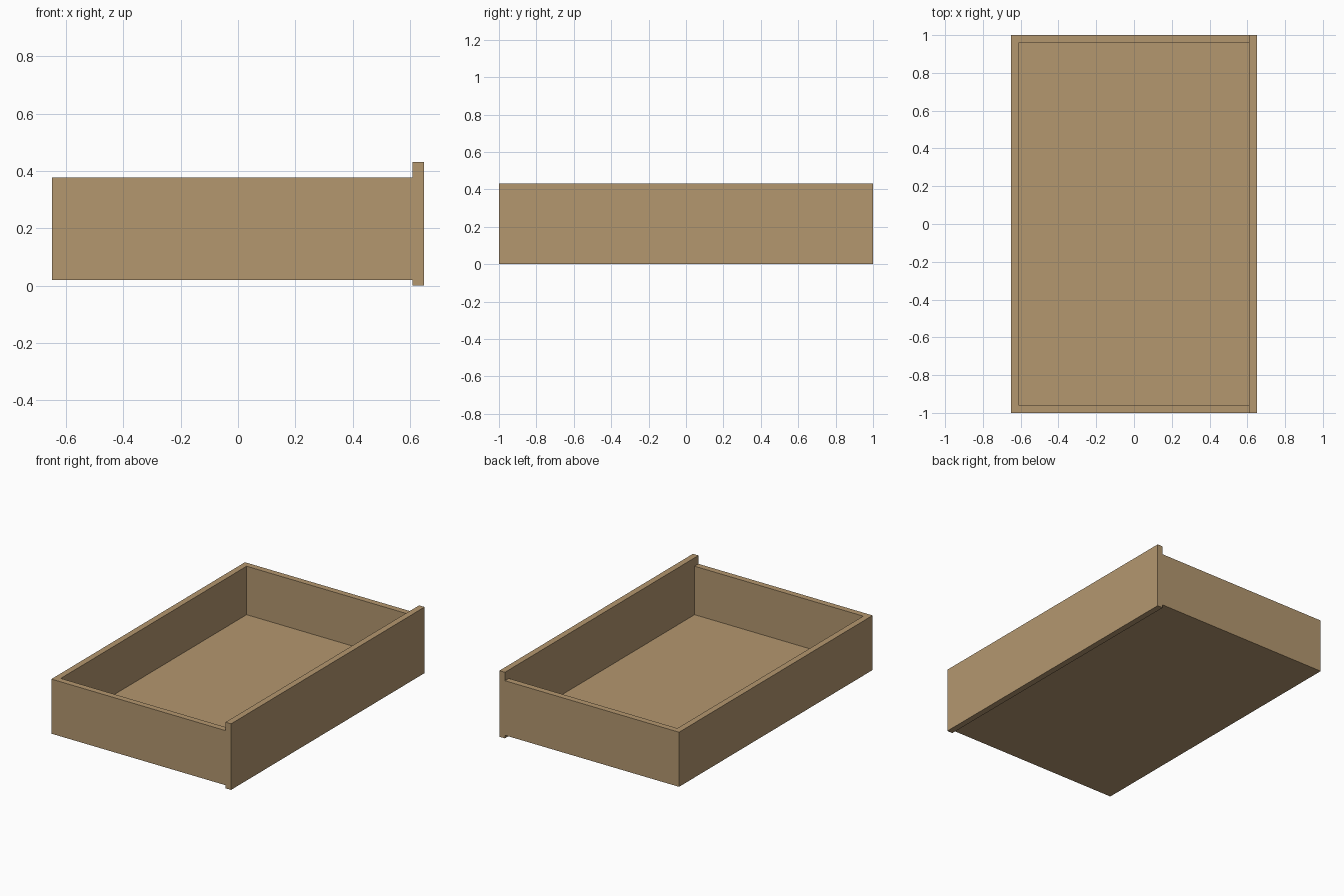
import bpy

if "Cube" in bpy.data.objects:
    bpy.data.objects.remove(bpy.data.objects["Cube"])

wood = bpy.data.materials.new("tan_wood")
wood.diffuse_color = (0.456, 0.309, 0.159, 1.0)
wood.use_nodes = True
wood.node_tree.nodes["Principled BSDF"].inputs["Base Color"].default_value = wood.diffuse_color


def box(name, lo, hi):
    """Axis-aligned box between two corners."""
    mid = [(a + b) / 2 for a, b in zip(lo, hi)]
    bpy.ops.mesh.primitive_cube_add(size=1, location=mid)
    ob = bpy.context.object
    ob.name = name
    ob.scale = [b - a for a, b in zip(lo, hi)]
    bpy.ops.object.transform_apply(location=False, rotation=False, scale=True)
    ob.data.materials.append(wood)
    return ob


# Tray: floor, two sides and a back, open towards the front panel
tray = box("drawer_tray", (-0.65, -1, 0.02), (0.61, 1, 0.377))
hollow = box("tray_hollow_cutter", (-0.61, -0.96, 0.06), (0.70, 0.96, 0.60))
cut = tray.modifiers.new("hollow", 'BOOLEAN')
cut.operation = 'DIFFERENCE'
cut.solver = 'EXACT'
cut.object = hollow
bpy.context.view_layer.objects.active = tray
bpy.ops.object.modifier_apply(modifier=cut.name)
bpy.data.objects.remove(hollow, do_unlink=True)

# Front panel, taller than the tray above and below
box("drawer_front", (0.61, -1, 0.0), (0.65, 1, 0.432))
